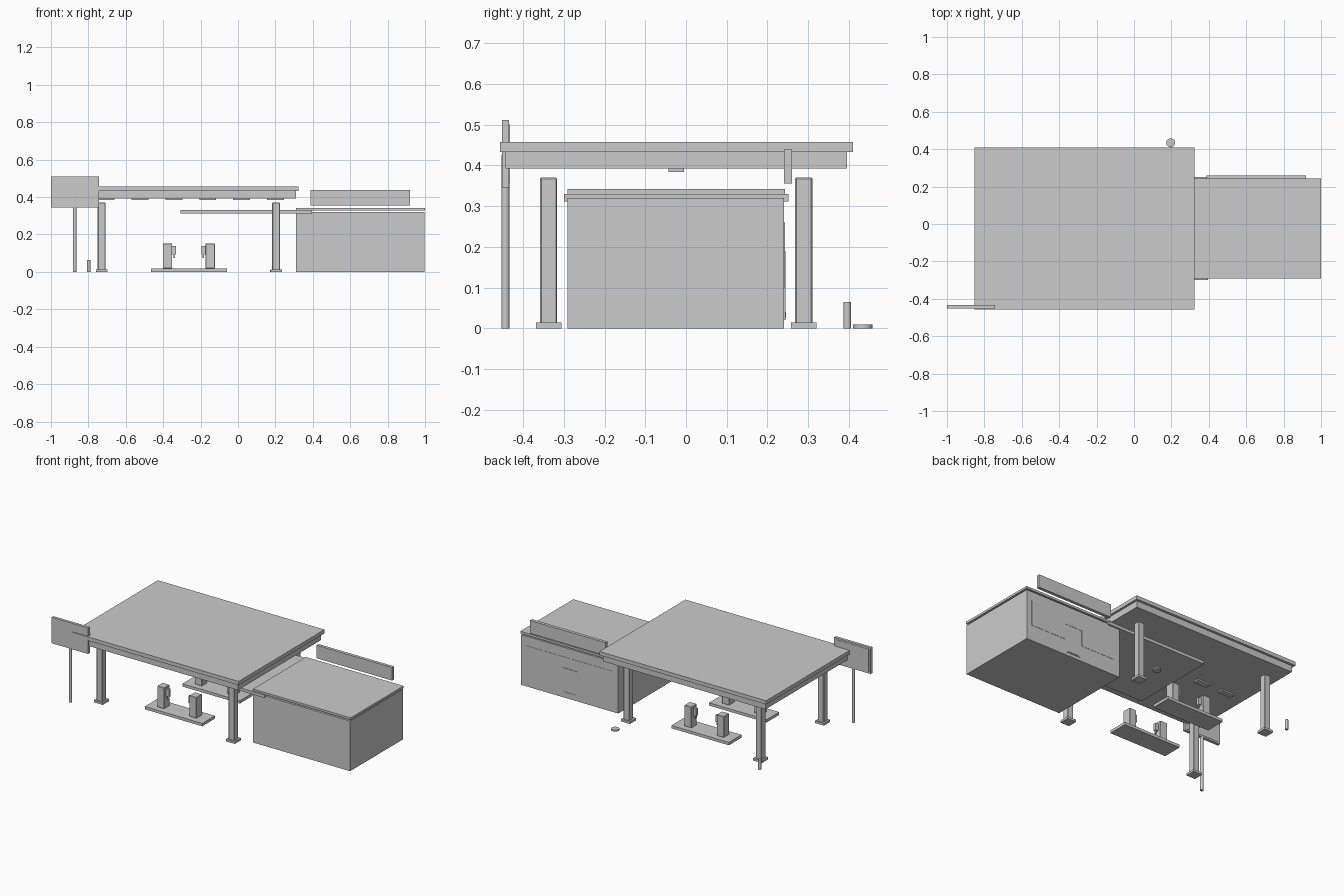
import bpy, math

if "Cube" in bpy.data.objects:
    bpy.data.objects.remove(bpy.data.objects["Cube"])


def box(name, x, y, z, bevel=0.0):
    """Box from (min, max) ranges on each axis."""
    bpy.ops.mesh.primitive_cube_add(size=1)
    ob = bpy.context.object
    ob.name = name
    mids = [(r[0] + r[1]) / 2 for r in (x, y, z)]
    size = [r[1] - r[0] for r in (x, y, z)]
    for v in ob.data.vertices:
        v.co = [v.co[i] * size[i] + mids[i] for i in range(3)]
    if bevel:
        m = ob.modifiers.new("bevel", 'BEVEL')
        m.width = bevel
        m.segments = 1
    return ob


def around(c, w):
    return (c - w / 2, c + w / 2)


def cylinder(name, x, y, z0, z1, r, sides):
    bpy.ops.mesh.primitive_cylinder_add(vertices=sides, radius=r, depth=z1 - z0,
                                        location=(x, y, (z0 + z1) / 2))
    ob = bpy.context.object
    ob.name = name
    ob.data.shade_smooth()
    ob.data.set_sharp_from_angle(angle=math.radians(35))
    return ob


# Canopy: top slab over a slightly inset fascia
box("canopy_roof", (-0.853, 0.324), (-0.457, 0.41), (0.433, 0.457))
box("canopy_fascia", (-0.838, 0.31), (-0.443, 0.395), (0.392, 0.433))

# Canopy columns with base plates
for i, cx in enumerate((-0.729, 0.204)):
    for j, cy in enumerate((-0.337, 0.289)):
        box(f"column_{i}{j}", around(cx, 0.042), around(cy, 0.042), (0.0, 0.37), 0.003)
        box(f"column_base_{i}{j}", around(cx, 0.063), around(cy, 0.063), (0.0, 0.014))

# Ceiling lights in a row
for i in range(6):
    box(f"ceiling_light_{i}", around(-0.705 + 0.181 * i, 0.09), around(-0.024, 0.037),
        (0.383, 0.392))

# Shop building, roof and covered walkway slab
box("shop_walls", (0.31, 0.996), (-0.291, 0.241), (0.0, 0.32))
box("shop_roof", (0.31, 1.0), (-0.291, 0.243), (0.328, 0.342))
box("walkway_roof", (-0.308, 0.396), (-0.30, 0.252), (0.311, 0.33))
box("shop_sign_board", (0.388, 0.92), (0.24, 0.26), (0.356, 0.439))

# Shop windows and door, nearly flush with the back wall
for i, xr in enumerate(((0.35, 0.59), (0.71, 0.96))):
    box(f"shop_window_{i}", xr, (0.235, 0.2425), (0.1, 0.26))
box("window_over_door", (0.59, 0.71), (0.235, 0.2425), (0.2, 0.26))
box("shop_door", (0.6, 0.7), (0.235, 0.244), (0.02, 0.19))
box("door_kick_plate", (0.61, 0.69), (0.24, 0.246), (0.025, 0.04))

# Two pump islands, each with two pumps facing one another
for i, cy in enumerate((-0.214, 0.166)):
    box(f"pump_island_{i}", (-0.464, -0.058), around(cy, 0.128), (0.0, 0.018))
    for j, (cx, s) in enumerate(((-0.377, 1), (-0.149, -1))):
        tag = f"{i}{j}"
        face = cx + s * 0.025
        box(f"pump_{tag}", around(cx, 0.05), around(cy, 0.055), (0.018, 0.152), 0.002)
        box(f"pump_holder_{tag}", sorted((face - s * 0.003, face + s * 0.02)),
            around(cy, 0.018), (0.092, 0.138))
        box(f"pump_nozzle_{tag}", sorted((face + s * 0.008, face + s * 0.016)),
            around(cy, 0.008), (0.074, 0.092))

# Roadside price sign on a pole
cylinder("sign_pole", -0.873, -0.443, 0.0, 0.425, 0.01, 12)
box("price_sign", (-1.0, -0.743), (-0.452, -0.434), (0.345, 0.511))
box("price_sign_panel", (-0.988, -0.755), (-0.436, -0.432), (0.355, 0.5))

# Bollard and ground cover disc
cylinder("bollard", -0.798, 0.396, 0.0, 0.064, 0.0095, 12)
cylinder("tank_cover", 0.196, 0.434, 0.0, 0.009, 0.024, 20)
